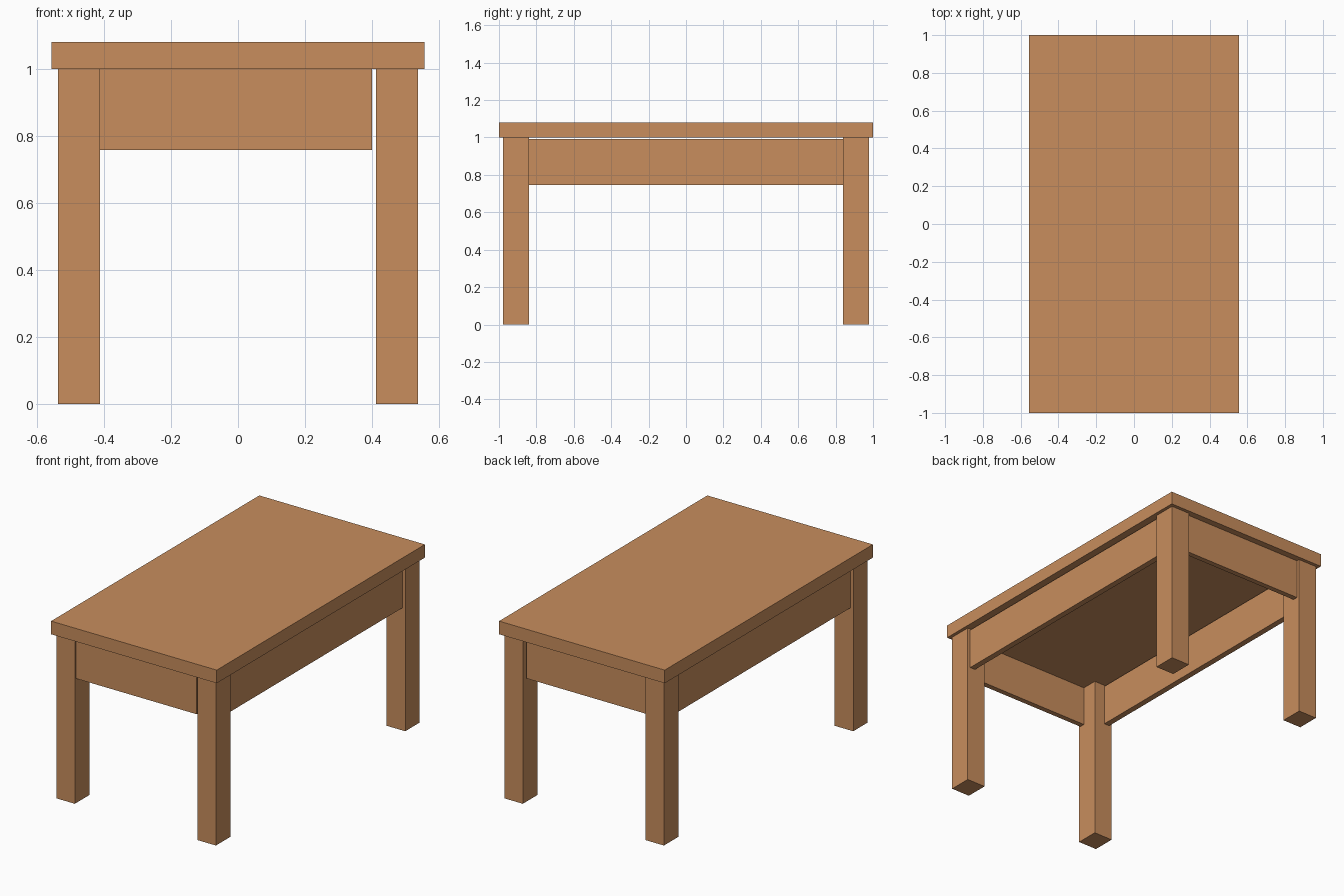
import bpy

if "Cube" in bpy.data.objects:
    bpy.data.objects.remove(bpy.data.objects["Cube"])

wood = bpy.data.materials.new("wood")
wood.diffuse_color = (0.58, 0.27, 0.11, 1)
wood.use_nodes = True
wood.node_tree.nodes["Principled BSDF"].inputs["Base Color"].default_value = wood.diffuse_color


def box(name, x, y, z):
    """Box spanning the given (min, max) ranges."""
    spans = (x, y, z)
    bpy.ops.mesh.primitive_cube_add(size=1, location=[(a + b) / 2 for a, b in spans])
    obj = bpy.context.object
    obj.name = name
    obj.scale = [b - a for a, b in spans]
    bpy.ops.object.transform_apply(location=False, rotation=False, scale=True)
    obj.data.materials.append(wood)
    return obj


def span(side, inner, outer):
    return tuple(sorted((side * inner, side * outer)))


# Table top
box("table_top", (-0.557, 0.557), (-1, 1), (1.0, 1.08))

# Four square legs
for sx, xn in ((-1, "left"), (1, "right")):
    for sy, yn in ((-1, "front"), (1, "back")):
        box(f"{yn}_{xn}_leg", span(sx, 0.412, 0.537), span(sy, 0.84, 0.979), (0, 1.0))

# End aprons, stopping just short of the right legs
box("front_apron", (-0.412, 0.40), (-0.969, -0.937), (0.758, 1.0))
box("back_apron", (-0.412, 0.40), (0.928, 0.96), (0.758, 1.0))

# Long side aprons, slightly below the top
for sx, xn in ((-1, "left"), (1, "right")):
    box(f"{xn}_apron", span(sx, 0.483, 0.519), (-0.84, 0.84), (0.746, 0.993))
